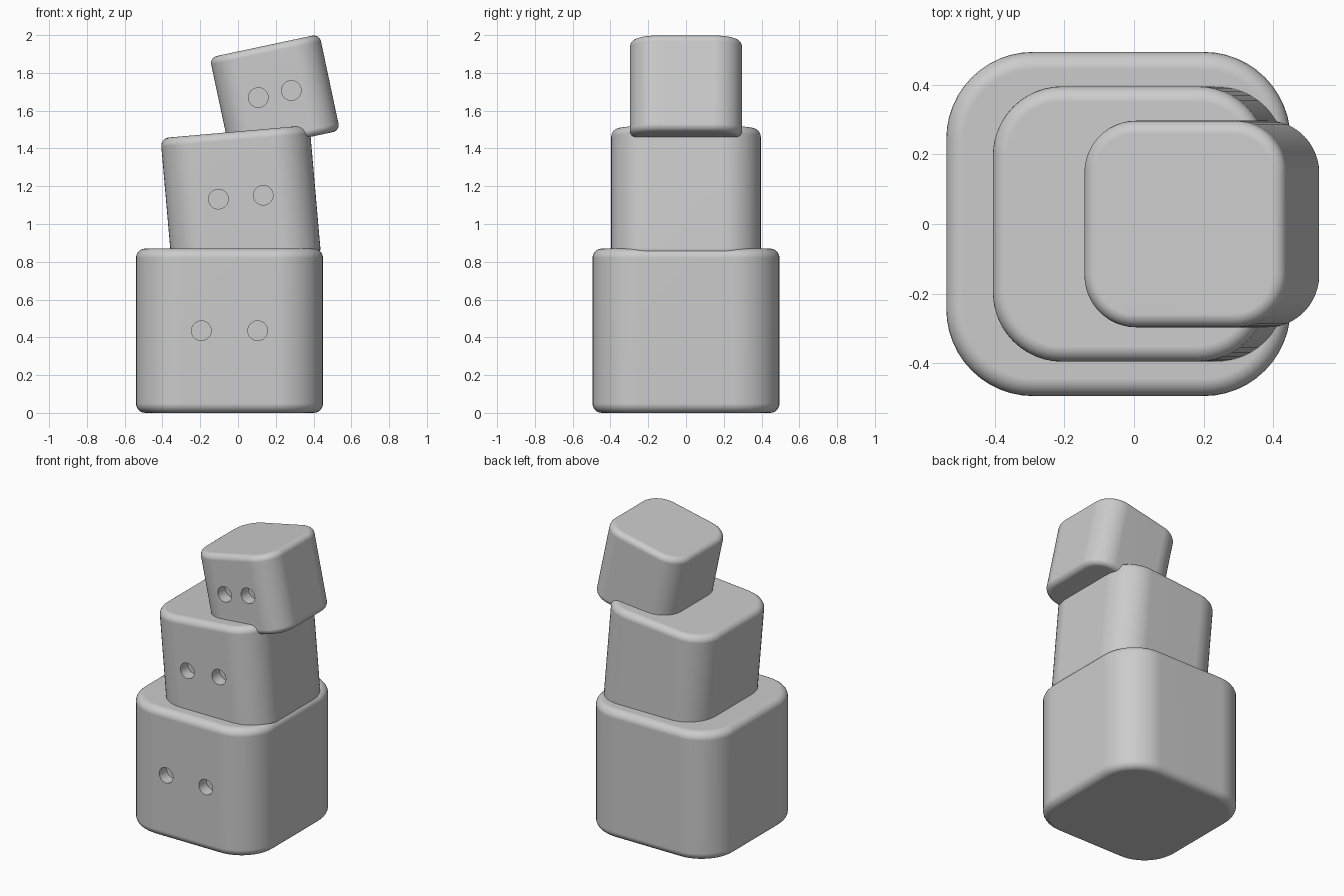
import bpy
import bmesh
from math import radians, pi
from mathutils import Matrix, Vector

default_cube = bpy.data.objects.get("Cube")
if default_cube:
    bpy.data.objects.remove(default_cube, do_unlink=True)

grey = bpy.data.materials.new("plain_grey")
grey.use_nodes = True
grey.diffuse_color = (0.6, 0.6, 0.6, 1)
grey.node_tree.nodes["Principled BSDF"].inputs["Base Color"].default_value = (0.6, 0.6, 0.6, 1)

EYE_RADIUS = 0.052
EYE_DEPTH = 0.08


def mesh_object(name, bm):
    mesh = bpy.data.meshes.new(name)
    bm.to_mesh(mesh)
    bm.free()
    mesh.materials.append(grey)
    obj = bpy.data.objects.new(name, mesh)
    bpy.context.collection.objects.link(obj)
    return obj


def rounded_block(name, width, height, corner, edge):
    """Box with large upright corner radii and a small rim radius."""
    bm = bmesh.new()
    bmesh.ops.create_cube(bm, size=1)
    bmesh.ops.scale(bm, vec=(width, width, height), verts=bm.verts)
    upright = [e for e in bm.edges if abs(e.verts[0].co.z - e.verts[1].co.z) > 0.1]
    bmesh.ops.bevel(bm, geom=upright, offset=corner, segments=12,
                    profile=0.5, affect='EDGES')
    rim = [e for e in bm.edges if abs(e.verts[0].co.z - e.verts[1].co.z) < 0.001]
    bmesh.ops.bevel(bm, geom=rim, offset=edge, segments=6,
                    profile=0.5, affect='EDGES')
    return mesh_object(name, bm)


def eye_cutter(width, spacing):
    """Pair of cylinders that cross the front face."""
    bm = bmesh.new()
    for side in (-1, 1):
        place = Matrix.Translation((side * spacing, -width / 2, 0)) @ Matrix.Rotation(pi / 2, 4, 'X')
        bmesh.ops.create_cone(bm, cap_ends=True, segments=32, radius1=EYE_RADIUS,
                              radius2=EYE_RADIUS, depth=EYE_DEPTH * 2, matrix=place)
    return mesh_object("eye_cutter", bm)


def head_block(name, scale, centre, tilt, edge):
    width = 0.99 * scale
    block = rounded_block(name, width, 0.87 * scale, 0.25 * scale, edge)
    cutter = eye_cutter(width, 0.149 * scale)
    cutter.hide_render = True

    # Sink the two round eye holes into the front
    cut = block.modifiers.new("eye_holes", 'BOOLEAN')
    cut.operation = 'DIFFERENCE'
    cut.solver = 'EXACT'
    cut.object = cutter
    bpy.ops.object.select_all(action='DESELECT')
    block.select_set(True)
    bpy.context.view_layer.objects.active = block
    bpy.ops.object.modifier_apply(modifier=cut.name)
    bpy.data.objects.remove(cutter, do_unlink=True)

    # Soft rims, crisp hole edges, flat large faces
    bpy.ops.object.shade_smooth_by_angle(angle=radians(35))
    normals = block.modifiers.new("flat_faces", 'WEIGHTED_NORMAL')
    normals.keep_sharp = True

    block.location = Vector(centre)
    block.rotation_euler.y = -radians(tilt)


# Three stacked blocks, each smaller and leaning further
head_block("bottom_block", 1.0, (-0.045, 0, 0.435), 0, 0.05)
head_block("middle_block", 0.8, (0.015, 0, 1.142), 5, 0.044)
head_block("top_block", 0.6, (0.195, 0, 1.688), 12, 0.038)
